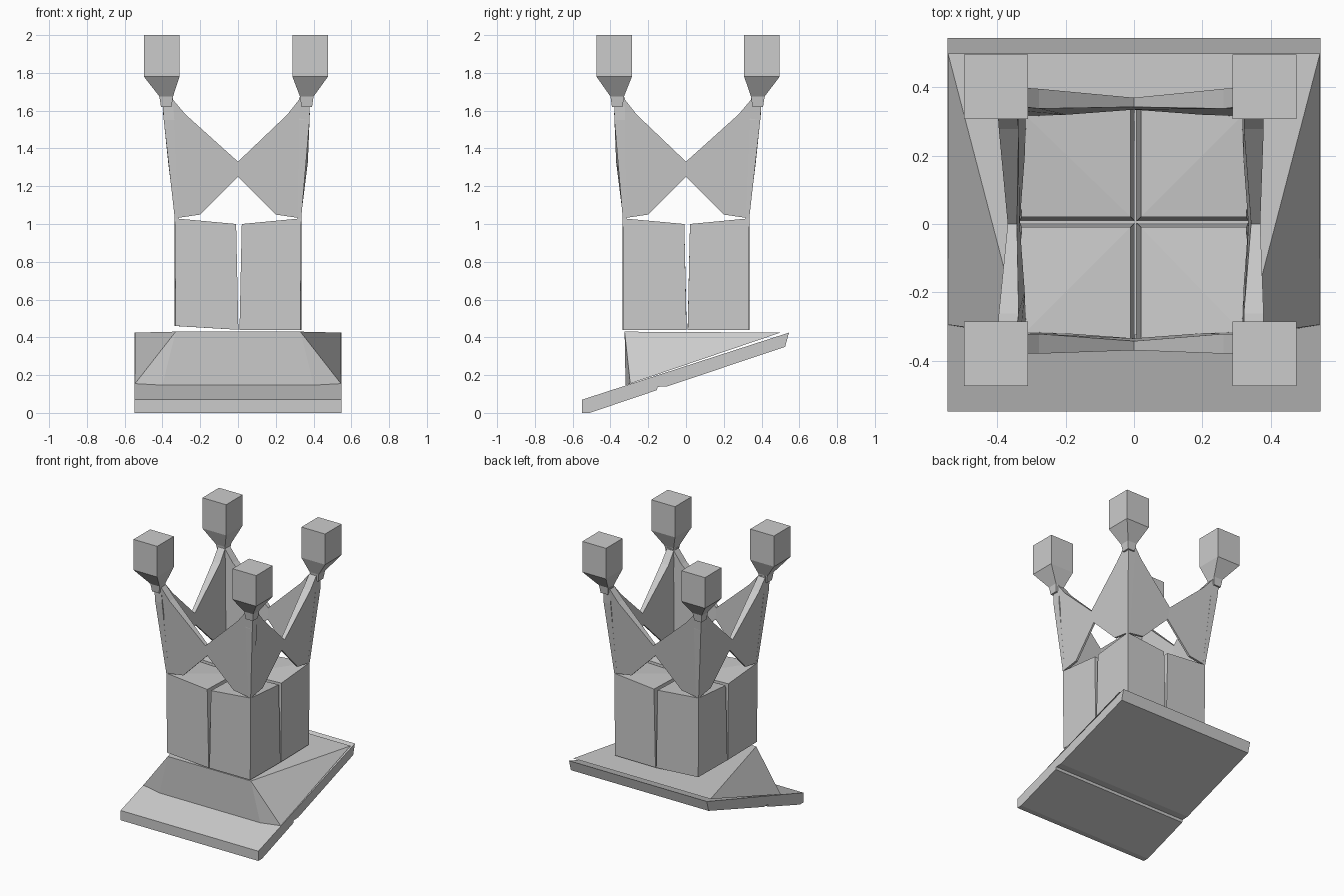
import bpy, bmesh

if "Cube" in bpy.data.objects:
    bpy.data.objects.remove(bpy.data.objects["Cube"])


def make(name, verts, faces):
    """Flat-shaded mesh object with consistent outward normals."""
    me = bpy.data.meshes.new(name)
    bm = bmesh.new()
    vs = [bm.verts.new(v) for v in verts]
    for f in faces:
        bm.faces.new([vs[i] for i in f])
    bmesh.ops.recalc_face_normals(bm, faces=bm.faces)
    bm.to_mesh(me)
    bm.free()
    ob = bpy.data.objects.new(name, me)
    bpy.context.collection.objects.link(ob)
    return ob


def loft(name, *rings):
    """Closed solid through rings of equal point count."""
    n = len(rings[0])
    verts = [p for r in rings for p in r]
    faces = [tuple(range(n)), tuple(range(len(verts) - n, len(verts)))]
    for k in range(len(rings) - 1):
        a, b = k * n, (k + 1) * n
        for i in range(n):
            j = (i + 1) % n
            faces.append((a + i, a + j, b + j, b + i))
    return make(name, verts, faces)


def square(cx, cy, r, z):
    return [(cx + r * i, cy + r * j, z) for i, j in ((-1, -1), (1, -1), (1, 1), (-1, 1))]


# sloping base slab with a shallow step underneath
profile = [(-0.55, 0), (-0.51, 0), (-0.155, 0.12), (-0.15, 0.138), (-0.10, 0.14),
           (0.525, 0.35), (0.545, 0.425), (-0.55, 0.07)]
loft("base_slab", [(-0.547, y, z) for y, z in profile], [(0.547, y, z) for y, z in profile])

# levelling wedge with splayed sides
make("base_wedge",
     [(-0.33, -0.325, 0.43), (0.33, -0.325, 0.43), (0.545, 0.50, 0.425), (-0.545, 0.50, 0.425),
      (-0.545, -0.295, 0.155), (0.545, -0.295, 0.155), (0.4, -0.32, 0.147), (-0.4, -0.32, 0.147)],
     [(0, 1, 2, 3), (0, 7, 6, 1), (0, 4, 7), (1, 6, 5), (1, 5, 2), (0, 3, 4),
      (3, 2, 5, 4), (4, 5, 6, 7)])

# one arm panel outline: (along, height, outer depth, inner depth)
panel = [(0.335, 1.03, 0.335, 0.315), (0.20, 1.05, 0.335, 0.32), (0.0, 1.25, 0.348, 0.335),
         (0.0, 1.33, 0.37, 0.343), (0.27, 1.58, 0.388, 0.33), (0.335, 1.66, 0.39, 0.335),
         (0.39, 1.67, 0.39, 0.335), (0.386, 1.55, 0.386, 0.33)]


def lean(x, y, z):
    """Slight sideways drift of the arms toward their tops."""
    k = min(max((z - 1.33) / 0.34, 0), 1) * 0.011
    return (x - k, y + k, z)


for sx, sy, tag in ((-1, -1, "front_left"), (1, -1, "front_right"),
                    (1, 1, "back_right"), (-1, 1, "back_left")):
    # column block, gap opening upward, top dished toward the centre
    o, g, cx, cy = 0.335, 0.015, 0.005, 0.006

    def pt(a, b, z):
        return (sx * a + (cx if a < 0.1 else 0), sy * b + (cy if b < 0.1 else 0), z)

    low = 0.46 if sx < 0 else 0.44
    make("block_" + tag,
         [pt(0.003, 0.003, 0.44), pt(o, 0.003, low), pt(o - 0.005, o - 0.002, low), pt(0.003, o, 0.44),
          pt(g, g, 0.99), pt(o - 0.005, g, 1.0), pt(o, o, 1.03), pt(g, o, 1.0)],
         [(0, 1, 2, 3), (4, 5, 6), (4, 6, 7), (0, 1, 5, 4), (1, 2, 6, 5), (2, 3, 7, 6), (3, 0, 4, 7)])

    # two panels folded around the corner
    for axis in ("x", "y"):
        rings = []
        for side in (2, 3):
            ring = []
            for p in panel:
                a, b = (p[0], p[side]) if axis == "x" else (p[side], p[0])
                ring.append(lean(sx * a, sy * b, p[1]))
            rings.append(ring)
        loft("arm_panel_%s_%s" % (axis, tag), *rings)

    # cube finial on a tapered neck
    hx, hy = sx * 0.393 - 0.011, sy * 0.391 + 0.011
    nx, ny = sx * 0.372 - 0.008, sy * 0.372 + 0.008
    loft("finial_" + tag, square(nx, ny, 0.028, 1.62), square(nx, ny, 0.036, 1.675),
         square(hx, hy, 0.094, 1.78), square(hx, hy, 0.094, 2.0))
